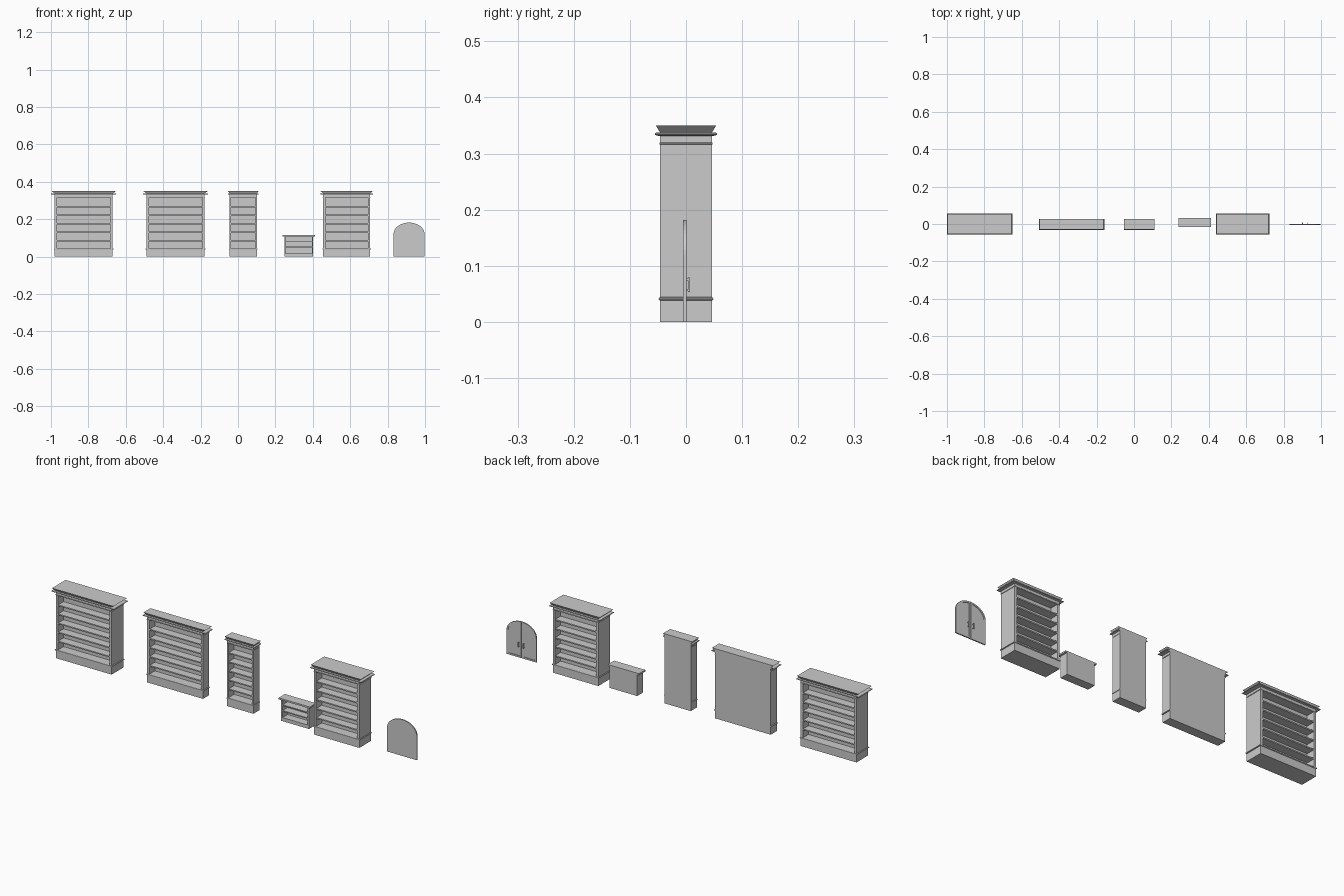
import bpy, bmesh
from math import sin, cos, acos, pi

if "Cube" in bpy.data.objects:
    bpy.data.objects.remove(bpy.data.objects["Cube"])


def finish(bm, name):
    bmesh.ops.recalc_face_normals(bm, faces=bm.faces)
    me = bpy.data.meshes.new(name)
    bm.to_mesh(me)
    bm.free()
    ob = bpy.data.objects.new(name, me)
    bpy.context.collection.objects.link(ob)
    return ob


def loft(name, rings):
    """Closed solid through rings with equal point counts."""
    bm = bmesh.new()
    vs = [[bm.verts.new(p) for p in r] for r in rings]
    n = len(rings[0])
    for a, b in zip(vs, vs[1:]):
        for i in range(n):
            j = (i + 1) % n
            bm.faces.new((a[i], a[j], b[j], b[i]))
    bm.faces.new(vs[0])
    bm.faces.new(vs[-1])
    return finish(bm, name)


def rect(x0, x1, y0, y1, z):
    return [(x0, y0, z), (x1, y0, z), (x1, y1, z), (x0, y1, z)]


def box(name, x0, x1, y0, y1, z0, z1):
    return loft(name, [rect(x0, x1, y0, y1, z0), rect(x0, x1, y0, y1, z1)])


# mouldings: (overhang factor, height)
BASE_BEAD = [(0, .038), (.2, .039), (.25, .041), (.2, .043), (0, .044)]
FRIEZE_BEAD = [(0, .316), (.12, .317), (.12, .319), (0, .320)]
CORNICE = [(0, .331), (.9, .333), (1, .335), (.9, .337), (0, .338), (.2, .341), (.8, .35)]


def bookcase(name, cx, hw, y0, y1, double):
    x0, x1 = cx - hw, cx + hw
    st = .012 if hw > .1 else .008

    def moulding(part, prof):
        rings = []
        for t, z in prof:
            ox, oy = t * .13 * hw, t * .009
            rings.append(rect(x0 - ox, x1 + ox, y0 - oy, y1 + (oy if double else 0), z))
        loft(f"{name}_{part}", rings)

    # plinth, header and sides
    box(name + "_plinth", x0, x1, y0, y1, 0, .042)
    box(name + "_header", x0, x1, y0, y1, .318, .333)
    box(name + "_side_left", x0, x0 + st, y0, y1, .042, .318)
    box(name + "_side_right", x1 - st, x1, y0, y1, .042, .318)
    # back panel, or central divider when open on both faces
    py = ((y0 + y1) / 2 - .002, (y0 + y1) / 2 + .002) if double else (y1 - .004, y1)
    box(name + "_panel", x0 + st, x1 - st, *py, .042, .318)
    # shelves
    for i in range(5):
        z = .085 + i * .0455
        box(f"{name}_shelf_{i + 1}", x0 + st, x1 - st, y0 + .002,
            y1 - (.002 if double else .004), z - .003, z + .003)
    moulding("base_bead", BASE_BEAD)
    moulding("frieze_bead", FRIEZE_BEAD)
    moulding("cornice", CORNICE)


bookcase("wide_double_bookcase", -.825, .155, -.0465, .0465, True)
bookcase("wide_wall_bookcase", -.334, .155, -.022, .026, False)
bookcase("narrow_wall_bookcase", .028, .073, -.022, .026, False)
bookcase("medium_double_bookcase", .581, .126, -.0465, .0465, True)

# low shelf unit
lx0, lx1, ly0, ly1 = .248, .402, -.011, .033
box("low_unit_top", .238, .411, -.017, ly1, .107, .115)
box("low_unit_plinth", lx0, lx1, ly0, ly1, 0, .018)
box("low_unit_side_left", lx0, lx0 + .007, ly0, ly1, .018, .107)
box("low_unit_side_right", lx1 - .007, lx1, ly0, ly1, .018, .107)
box("low_unit_back", lx0 + .007, lx1 - .007, ly1 - .004, ly1, .018, .107)
for i, z in enumerate((.051, .08)):
    box(f"low_unit_shelf_{i + 1}", lx0 + .007, lx1 - .007, ly0 + .001, ly1 - .004, z - .003, z + .002)

# arched double door
DX, A, B, SPRING = .9145, .083, .062, .12


def leaf_outline(s, gap, inset, z0):
    """Half of the arch: bottom edge, then up round to the meeting side."""
    a, b = A - inset, B - inset
    end = acos(gap / a)
    pts = [(gap, z0), (a, z0)]
    pts += [(a * cos(end * i / 12), SPRING + b * sin(end * i / 12)) for i in range(13)]
    return [(DX + s * x, z) for x, z in pts]


arch = [(DX - A, 0), (DX + A, 0)]
arch += [(DX + A * cos(pi * i / 24), SPRING + B * sin(pi * i / 24)) for i in range(25)]
loft("door_slab", [[(x, y, z) for x, z in arch] for y in (-.005, -.002)])

for s, side in ((-1, "left"), (1, "right")):
    # raised frame round each leaf, on the back
    outer, inner = leaf_outline(s, .001, 0, 0), leaf_outline(s, .008, .008, .008)
    loops = [(outer, -.002), (outer, .001), (inner, .001), (inner, -.002)]
    bm = bmesh.new()
    vs = [[bm.verts.new((x, y, z)) for x, z in pts] for pts, y in loops]
    n = len(outer)
    for k in range(4):
        p, q = vs[k], vs[(k + 1) % 4]
        for i in range(n):
            j = (i + 1) % n
            bm.faces.new((p[i], p[j], q[j], q[i]))
    finish(bm, f"door_frame_{side}")
    # pull handle
    hx = DX + s * .014
    box(f"door_handle_{side}", hx - .002, hx + .002, .004, .007, .053, .079)
    for z in (.055, .074):
        box(f"door_handle_post_{side}", hx - .002, hx + .002, -.002, .005, z, z + .003)
